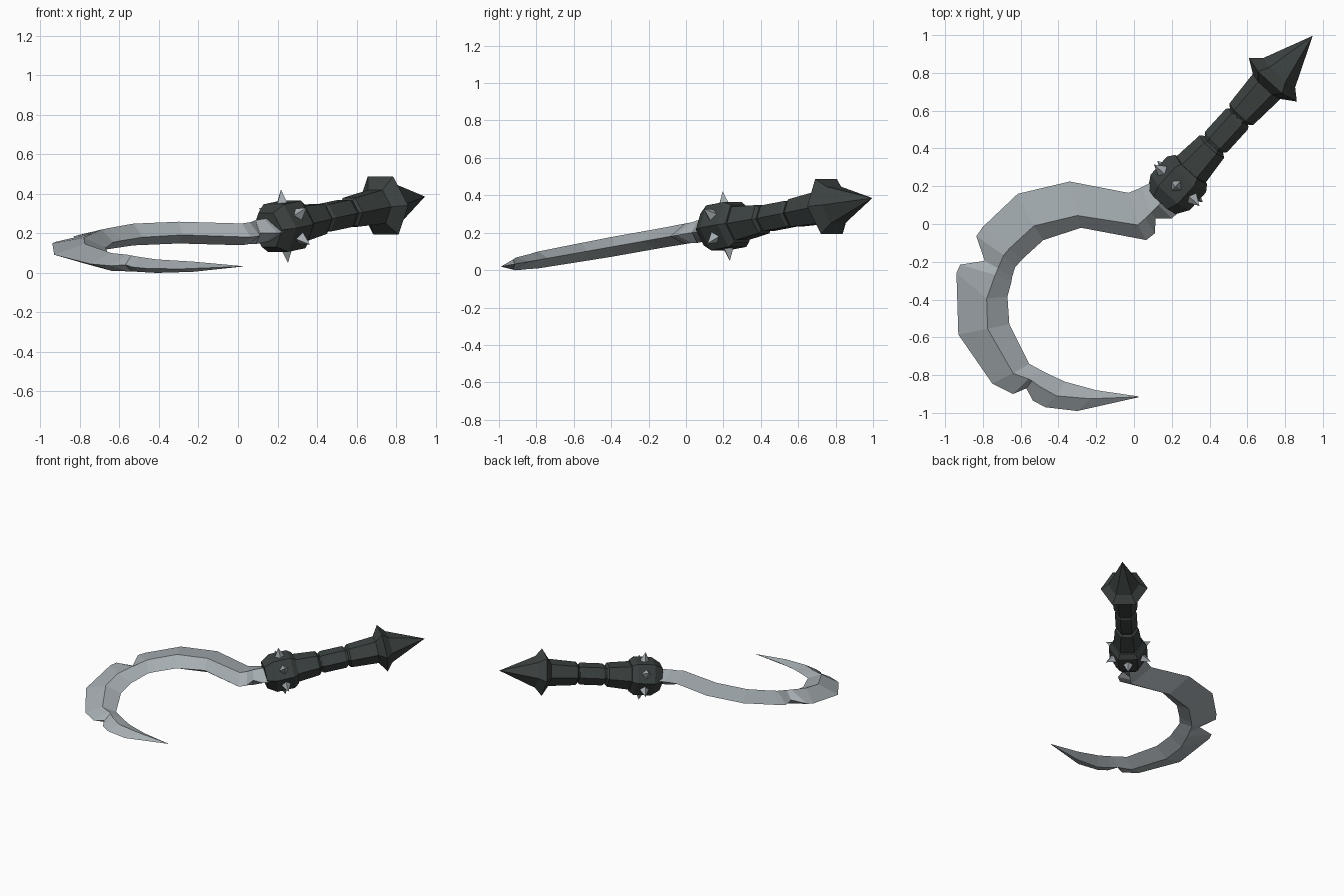
import bpy, bmesh, math
from mathutils import Vector, Matrix

if "Cube" in bpy.data.objects:
    bpy.data.objects.remove(bpy.data.objects["Cube"])


def material(name, rgb):
    m = bpy.data.materials.new(name)
    m.diffuse_color = (*rgb, 1)
    m.use_nodes = True
    m.node_tree.nodes["Principled BSDF"].inputs["Base Color"].default_value = m.diffuse_color
    return m


STEEL = material("pale_steel", (0.38, 0.42, 0.44))
DARK = material("dark_iron", (0.045, 0.055, 0.053))


def finish(name, bm, mat):
    bmesh.ops.remove_doubles(bm, verts=bm.verts, dist=0.0005)
    bmesh.ops.recalc_face_normals(bm, faces=bm.faces)
    me = bpy.data.meshes.new(name)
    bm.to_mesh(me)
    bm.free()
    me.materials.append(mat)
    ob = bpy.data.objects.new(name, me)
    bpy.context.collection.objects.link(ob)
    return ob


def skin(bm, rings):
    """Join equal rings of points into a closed tube."""
    vr = [[bm.verts.new(p) for p in r] for r in rings]
    n = len(vr[0])
    for a, b in zip(vr, vr[1:]):
        for i in range(n):
            j = (i + 1) % n
            bm.faces.new((a[i], a[j], b[j], b[i]))
    bm.faces.new(vr[0])
    bm.faces.new(vr[-1])


# Hooked blade: outer edge, ridge, inner edge (x, y each) and half thickness
STATIONS = [
    (.14, .26, .22, .20, .28, .10, .06),
    (.08, .215, .13, .10, .20, .03, .06),
    (.04, .195, .09, .06, .115, .03, .06),
    (.02, .185, .06, .03, .11, -.05, .055),
    (-.03, .165, .02, -.005, .065, -.085, .055),
    (-.34, .225, -.30, .045, -.28, -.02, .055),
    (-.615, .16, -.53, -.01, -.48, -.085, .055),
    (-.80, -.015, -.66, -.13, -.59, -.185, .053),
    (-.835, -.065, -.69, -.165, -.63, -.23, .053),
    (-.79, -.195, -.72, -.235, -.645, -.28, .053),
    (-.92, -.215, -.735, -.27, -.65, -.31, .053),
    (-.94, -.26, -.78, -.395, -.67, -.385, .053),
    (-.93, -.585, -.775, -.555, -.66, -.53, .05),
    (-.75, -.845, -.64, -.79, -.555, -.74, .045),
    (-.64, -.90, -.56, -.82, -.50, -.77, .042),
    (-.57, -.87, -.54, -.83, -.47, -.785, .04),
    (-.535, -.935, -.50, -.86, -.43, -.805, .038),
    (-.47, -.97, -.41, -.91, -.365, -.835, .034),
    (-.30, -.99, -.23, -.925, -.20, -.88, .026),
    (.025, -.917, .024, -.915, .025, -.913, .001),
]


def on_plane(x, y, dz=0):
    return Vector((x, y, 0.195 + 0.178 * y + dz))


bm = bmesh.new()
skin(bm, [[on_plane(ox, oy), on_plane(rx, ry, t), on_plane(ix, iy), on_plane(rx, ry, -t)]
          for ox, oy, rx, ry, ix, iy, t in STATIONS])
finish("blade", bm, STEEL)

# Handle axis frame
ORIGIN = Vector((0.235, 0.215, 0.235))
AXIS = Vector((0.71, 0.78, 0.15)).normalized()
SIDE = AXIS.cross(Vector((0, 0, 1))).normalized()
UP = SIDE.cross(AXIS)


def radial(deg):
    a = math.radians(deg)
    return SIDE * math.cos(a) + UP * math.sin(a)


def hex_part(name, profile):
    """Six-sided part turned along the handle axis from (distance, radius)."""
    bm = bmesh.new()
    skin(bm, [[ORIGIN + AXIS * s + radial(60 * k) * r for k in range(6)] for s, r in profile])
    return finish(name, bm, DARK)


hex_part("guard", [(-.13, .10), (-.065, .14), (.065, .14), (.10, .115)])
hex_part("lower_grip", [(.09, .105), (.265, .088), (.28, .07)])
hex_part("grip_core", [(.24, .066), (.55, .066)])
hex_part("middle_grip", [(.287, .07), (.30, .08), (.465, .08), (.478, .07)])
hex_part("upper_grip", [(.487, .072), (.50, .085), (.72, .10)])
hex_part("pommel_spike", [(.70, .097), (.75, .172), (.80, .115), (1.065, .001)])

# Guard studs: four-sided pyramids, one on each face of the guard
for k in range(6):
    out = radial(30 + 60 * k)
    across = AXIS.cross(out)
    bm = bmesh.new()
    base = [ORIGIN + out * .115 + (AXIS * a + across * b) * .038
            for a, b in ((1, 0), (0, 1), (-1, 0), (0, -1))]
    ring = [bm.verts.new(p) for p in base]
    tip = bm.verts.new(ORIGIN + out * .188)
    bm.faces.new(ring)
    for i in range(4):
        bm.faces.new((ring[i], ring[(i + 1) % 4], tip))
    finish(f"guard_stud_{k + 1}", bm, STEEL)
